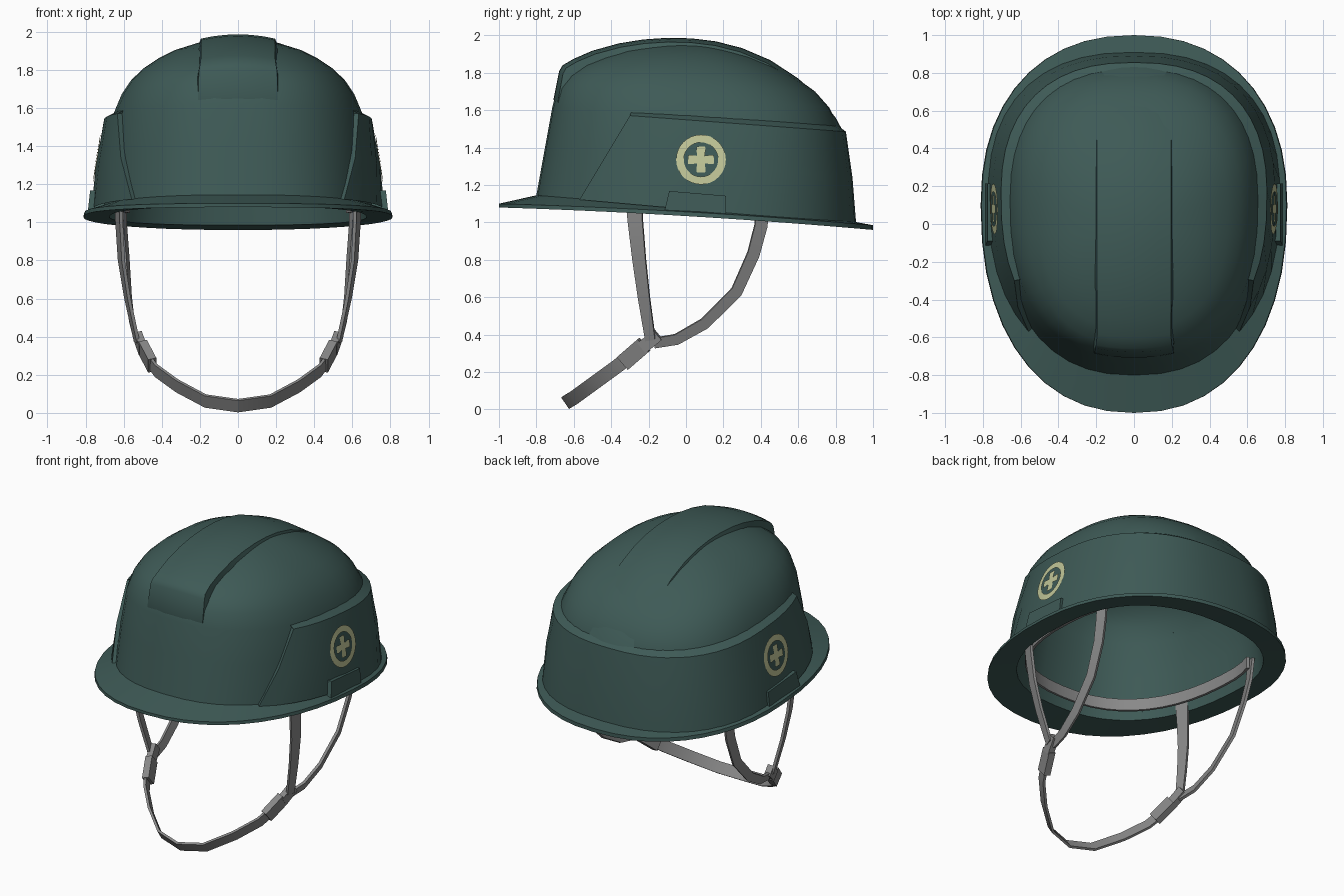
import bpy, bmesh, math
from mathutils import Vector
from mathutils.bvhtree import BVHTree

if "Cube" in bpy.data.objects:
    bpy.data.objects.remove(bpy.data.objects["Cube"])


def material(name, rgb):
    m = bpy.data.materials.new(name)
    m.diffuse_color = (*rgb, 1)
    m.use_nodes = True
    m.node_tree.nodes["Principled BSDF"].inputs["Base Color"].default_value = m.diffuse_color
    return m


GREEN = material("dark green shell", (0.048, 0.102, 0.093))
GREY = material("grey webbing", (0.25, 0.25, 0.25))
CREAM = material("pale cream paint", (0.53, 0.56, 0.31))


def make(name, verts, faces, mat, mirror=False, angle=30, recalc=True):
    me = bpy.data.meshes.new(name)
    me.from_pydata([tuple(v) for v in verts], [], faces)
    if recalc:
        bm = bmesh.new()
        bm.from_mesh(me)
        bmesh.ops.recalc_face_normals(bm, faces=bm.faces)
        bm.to_mesh(me)
        bm.free()
    me.materials.append(mat)
    ob = bpy.data.objects.new(name, me)
    bpy.context.collection.objects.link(ob)
    bpy.ops.object.select_all(action='DESELECT')
    ob.select_set(True)
    bpy.context.view_layer.objects.active = ob
    bpy.ops.object.shade_smooth_by_angle(angle=math.radians(angle))
    if mirror:
        ob.modifiers.new("Mirror", 'MIRROR').use_mirror_merge = False
    return ob


def loft(rows, closed=True, loop=False):
    """Join equal rows of points with quads."""
    n = len(rows[0])
    verts = [p for r in rows for p in r]
    faces = []
    for i in range(len(rows) if loop else len(rows) - 1):
        k = (i + 1) % len(rows)
        for j in range(n if closed else n - 1):
            q = (j + 1) % n
            faces.append((i * n + j, i * n + q, k * n + q, k * n + j))
    return verts, faces


def point(a, yf, yb, w, zf, zb, yc, p):
    """Egg-shaped, tilted ring: front y, back y, half width, front z, back z."""
    c, s = math.cos(a), math.sin(a)
    x = w * math.copysign(abs(c) ** (2 / p), c)
    y = yc + (yb - yc if s > 0 else yc - yf) * math.copysign(abs(s) ** (2 / p), s)
    return Vector((x, y, zf + (zb - zf) * (y - yf) / (yb - yf)))


N = 44


def ring(yf, yb, w, zf, zb, yc=0.13, p=2.4):
    return [point(2 * math.pi * j / N, yf, yb, w, zf, zb, yc, p) for j in range(N)]


def brim_ring(*args):
    """Brim edge, arched slightly upward at the sides."""
    return [q + Vector((0, 0, .014 * (1 - q.y * q.y))) for q in ring(*args)]


# Shell: outer dome, brim and inner dome in one closed loft
dome = [(-.02, .00, .01, 1.964, 1.964, -.01), (-.19, .19, .19, 1.952, 1.945, 0),
        (-.36, .38, .34, 1.918, 1.88, .02), (-.46, .50, .425, 1.884, 1.825, .05),
        (-.56, .60, .50, 1.842, 1.765, .07), (-.64, .69, .565, 1.785, 1.70, .09),
        (-.688, .765, .615, 1.72, 1.615, .11), (-.714, .825, .66, 1.62, 1.50, .13),
        (-.754, .845, .695, 1.40, 1.28, .14), (-.80, .865, .715, 1.145, 1.01, .15)]
rows = [ring(*d) for d in dome]
rows.append(brim_ring(-1, 1, .807, 1.10, .985, .1, 2.25))
rows.append(brim_ring(-1, 1, .812, 1.08, .96, .1, 2.25))
rows.append(ring(-.76, .82, .675, 1.085, .985, .14))
for yf, yb, w, zf, zb, yc in reversed(dome[1:-1]):
    rows.append(ring(yf + .05, yb - .05, w - .05, zf - .035, zb - .035, yc))
v, f = loft(rows)
f += [tuple(range(N)), tuple(range(len(v) - N, len(v)))]
make("helmet_shell", v, f, GREEN)

# Raised band around the sides and back, slanted at its front ends
band_rows = [(-.78, .91, .772, 1.14, .99, -.57), (-.74, .89, .747, 1.36, 1.24, -.44),
             (-.69, .855, .704, 1.60, 1.485, -.30), (-.67, .815, .65, 1.625, 1.515, -.29)]
rows = []
for yf, yb, w, zf, zb, ystart in band_rows:
    a0 = -math.asin(((.15 - ystart) / (.15 - yf)) ** 1.2)
    row = [point(a0 + (math.pi - 2 * a0) * j / 32, yf, yb, w, zf, zb, .15, 2.4) for j in range(33)]
    ends = [Vector((q.x * .9, .15 + (q.y - .15) * .93, q.z)) for q in (row[0], row[-1])]
    rows.append([ends[0]] + row + [ends[1]])
v, f = loft(rows, closed=False)
make("side_and_back_band", v, f, GREEN)
band_tree = BVHTree.FromPolygons(v, f)

# Central ridge over the crown
ridge = [(-.700, 1.62), (-.708, 1.66), (-.678, 1.81), (-.66, 1.84), (-.60, 1.875), (-.5, 1.918),
         (-.36, 1.957), (-.23, 1.978), (-.1, 1.987), (.03, 1.984), (.16, 1.968), (.3, 1.932),
         (.45, 1.868), (.6, 1.77), (.72, 1.66), (.80, 1.56), (.838, 1.49)]
rows = []
for i, (y, z) in enumerate(ridge):
    half = .215 - .02 * min(1, i / 4)
    inward = (Vector((0, 0, 1.3)) - Vector((0, y, z))).normalized()
    depth = .13 if -.69 < y < -.45 else .05
    row = []
    for k in range(-3, 4):
        x = half * k / 3
        row.append(Vector((x, y, z)) + inward * .6 * x * x)
    lip = Vector((.018, 0, 0))
    rows.append([row[0] - lip + inward * depth] + row + [row[-1] + lip + inward * depth])
v, f = loft(rows, closed=False)
make("crown_ridge", v, f, GREEN)

# Accessory slots low on each side
slot = [(-.115, 1.06), (-.09, 1.168), (.215, 1.142), (.215, 1.03)]
rows = [[Vector((x - (.012 if z > 1.1 else 0), y, z)) for y, z in slot] for x in (.68, .788)]
v, f = loft(rows)
make("accessory_slot", v, f + [(0, 1, 2, 3), (4, 5, 6, 7)], GREEN, mirror=True)


# Painted ring and plus, laid on the band surface
def on_band(dy, dz):
    hit = band_tree.ray_cast(Vector((2, .08 + dy, 1.335 + dz)), Vector((-1, 0, 0)))[0]
    return hit + Vector((.006, 0, .001))


v, f = [], []
S = 32
for j in range(S):
    a = 2 * math.pi * j / S
    for r in (.092, .133):
        v.append(on_band(r * math.cos(a), r * math.sin(a)))
    k = (j + 1) % S
    f.append((2 * j, 2 * j + 1, 2 * k + 1, 2 * k))
b = len(v)
v += [on_band(sy * .02, sz * .02) for sy, sz in ((1, -1), (1, 1), (-1, 1), (-1, -1))]
f.append((b, b + 1, b + 2, b + 3))
for i in range(4):
    c, s = math.cos(i * math.pi / 2), math.sin(i * math.pi / 2)
    n = len(v)
    for py, pz in ((.02, -.02), (.055, -.025), (.07, -.022), (.07, .022), (.055, .025), (.02, .02)):
        v.append(on_band(py * c - pz * s, py * s + pz * c))
    f += [(n, n + 1, n + 4, n + 5), (n + 1, n + 2, n + 3, n + 4)]
make("painted_plus_badge", v, f, CREAM, mirror=True, recalc=False)

# Inner headband: runs round the front between the two rear straps
rows = []
for j in range(29):
    a = .42 - (math.pi + .84) * j / 28
    o = point(a, -.70, .745, .63, 1.115, 1.03, .13, 2.4)
    i = point(a, -.685, .73, .612, 1.115, 1.03, .13, 2.4)
    up = Vector((0, 0, .08))
    rows.append([o, o + up, i + up, i])
v, f = loft(rows)
n = len(v)
make("inner_headband", v, f + [(0, 1, 2, 3), (n - 4, n - 3, n - 2, n - 1)], GREY)


# Flat webbing straps
def strap(name, path, w0, w1, thick=.018, wdir=None, mirror=True, twist=0):
    pts = [Vector(p) for p in path]
    rows = []
    for i, p in enumerate(pts):
        t = (pts[min(i + 1, len(pts) - 1)] - pts[max(i - 1, 0)]).normalized()
        wd = Vector(wdir) if wdir else Vector((twist, -t.z, t.y)).normalized()
        nd = t.cross(wd).normalized() * thick / 2
        wd = wd * (w0 + (w1 - w0) * i / (len(pts) - 1)) / 2
        rows.append([p + wd + nd, p - wd + nd, p - wd - nd, p + wd - nd])
    v, f = loft(rows)
    n = len(v)
    make(name, v, f + [(0, 1, 2, 3), (n - 4, n - 3, n - 2, n - 1)], GREY, mirror=mirror)


strap("front_strap", [(.625, -.28, 1.14), (.624, -.27, 1.0), (.612, -.25, .8), (.58, -.225, .6),
                      (.53, -.19, .37)], .09, .055, twist=.3)
strap("rear_strap", [(.605, .415, 1.12), (.60, .40, .98), (.588, .36, .83), (.575, .27, .63), (.555, .10, .46),
                     (.535, -.05, .375), (.515, -.17, .355)], .072, .055, twist=-.3)
strap("strap_joint", [(.525, -.15, .40), (.50, -.235, .33)], .07, .07, .04)
strap("strap_buckle", [(.50, -.225, .345), (.45, -.335, .25)], .09, .09, .045)

# Chin strap looping under from side to side
half = [(.47, -.31, .275), (.43, -.38, .222), (.32, -.49, .142), (.17, -.60, .062)]
chin = half + [(0, -.64, .038)] + [(-x, y, z) for x, y, z in reversed(half)]
strap("chin_strap", chin, .075, .075, .016, wdir=(0, .57, -.82), mirror=False)
